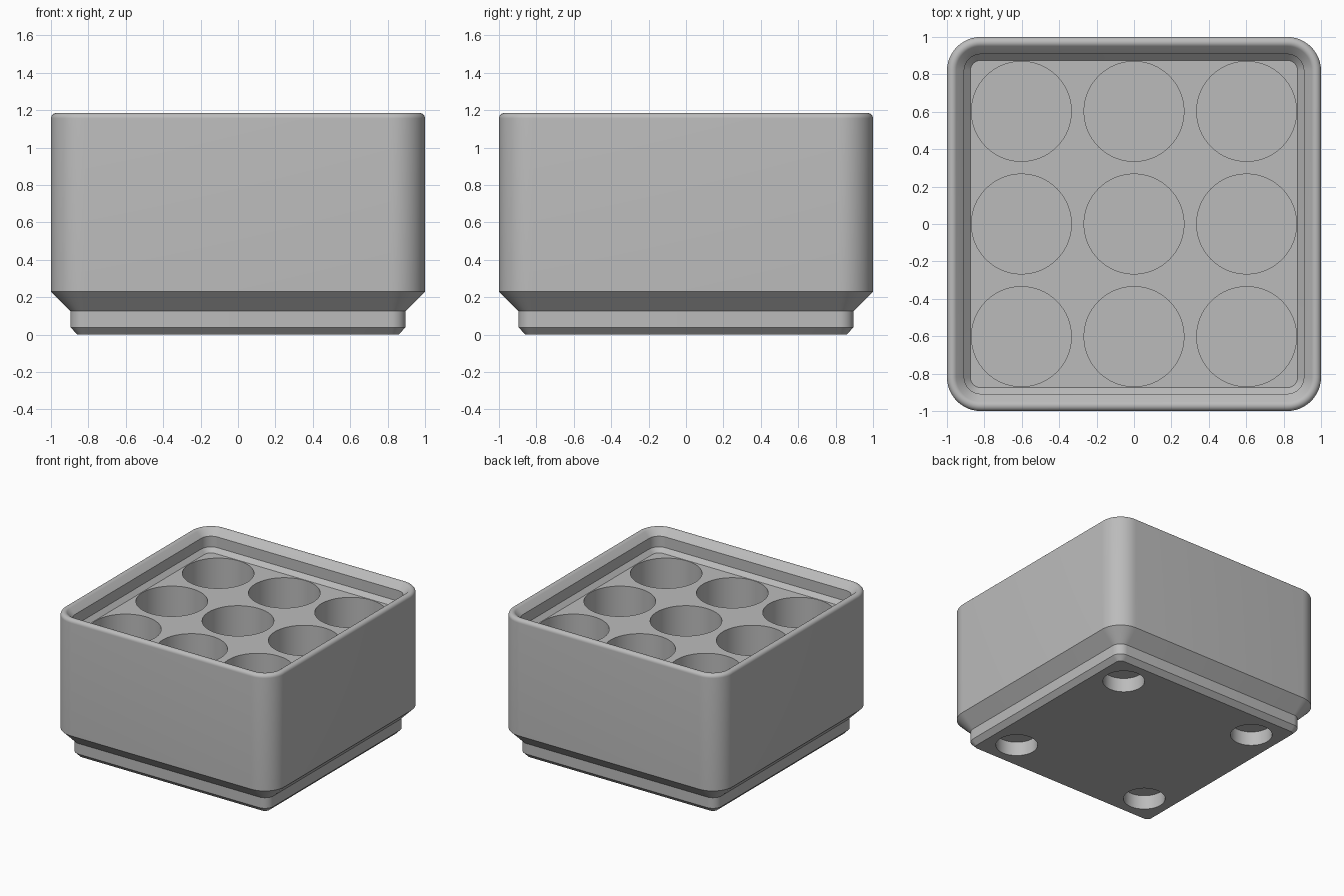
import bpy, bmesh
from math import sin, cos, pi, radians
from mathutils import Matrix

default = bpy.data.objects.get("Cube")
if default:
    bpy.data.objects.remove(default, do_unlink=True)

CORNER = 0.181      # outer corner radius of the body
STEPS = 12          # segments per rounded corner
FLOOR = 1.012       # height of the tray surface around the wells

grey = bpy.data.materials.new("plain grey")
grey.use_nodes = True
grey.diffuse_color = (0.5, 0.5, 0.5, 1)
grey.node_tree.nodes["Principled BSDF"].inputs["Base Color"].default_value = (0.5, 0.5, 0.5, 1)


def rounded_square(bm, half, z):
    """Ring of vertices whose corners are concentric with the body corners."""
    r = CORNER - (1 - half)
    c = half - r
    ring = []
    for q, (sx, sy) in enumerate(((1, 1), (-1, 1), (-1, -1), (1, -1))):
        for i in range(STEPS + 1):
            a = (q + i / STEPS) * pi / 2
            ring.append(bm.verts.new((sx * c + r * cos(a), sy * c + r * sin(a), z)))
    return ring


def make_object(name, bm):
    bmesh.ops.recalc_face_normals(bm, faces=bm.faces)
    mesh = bpy.data.meshes.new(name)
    bm.to_mesh(mesh)
    bm.free()
    mesh.materials.append(grey)
    obj = bpy.data.objects.new(name, mesh)
    bpy.context.collection.objects.link(obj)
    return obj


# Profile (half width, height): stepped foot, wall, rounded rim, stacking lip
profile = [(0.858, 0), (0.896, 0.039), (0.896, 0.126), (1, 0.23)]
for i in range(11):
    a = radians(135) * i / 10
    profile.append((0.971 + 0.029 * cos(a), 1.156 + 0.029 * sin(a)))
profile += [(0.908, 1.134), (0.908, FLOOR + 0.034), (0.875, FLOOR)]

bm = bmesh.new()
rings = [rounded_square(bm, half, z) for half, z in profile]
for low, high in zip(rings, rings[1:]):
    for i in range(len(low)):
        j = (i + 1) % len(low)
        bm.faces.new((low[i], low[j], high[j], high[i]))
bm.faces.new(rings[0][::-1])
bm.faces.new(rings[-1])
bin_body = make_object("storage_bin", bm)

# Cutters: nine round wells from above, four shallow sockets from below
bm = bmesh.new()


def add_cylinder(x, y, radius, z0, z1):
    bmesh.ops.create_cone(bm, cap_ends=True, segments=64, radius1=radius, radius2=radius,
                          depth=z1 - z0, matrix=Matrix.Translation((x, y, (z0 + z1) / 2)))


for x in (-0.602, 0, 0.602):
    for y in (-0.602, 0, 0.602):
        add_cylinder(x, y, 0.267, 0.338, FLOOR + 0.1)
for x in (-0.627, 0.627):
    for y in (-0.627, 0.627):
        add_cylinder(x, y, 0.157, -0.1, 0.116)
cutter = make_object("hole_cutter", bm)
cutter.hide_render = True

# Cut the holes, then shade smooth with crisp edges
cut = bin_body.modifiers.new("holes", 'BOOLEAN')
cut.operation = 'DIFFERENCE'
cut.solver = 'EXACT'
cut.object = cutter
bpy.ops.object.select_all(action='DESELECT')
bin_body.select_set(True)
bpy.context.view_layer.objects.active = bin_body
bpy.ops.object.modifier_apply(modifier=cut.name)
bpy.ops.object.shade_smooth_by_angle(angle=radians(30))
bpy.data.objects.remove(cutter, do_unlink=True)
